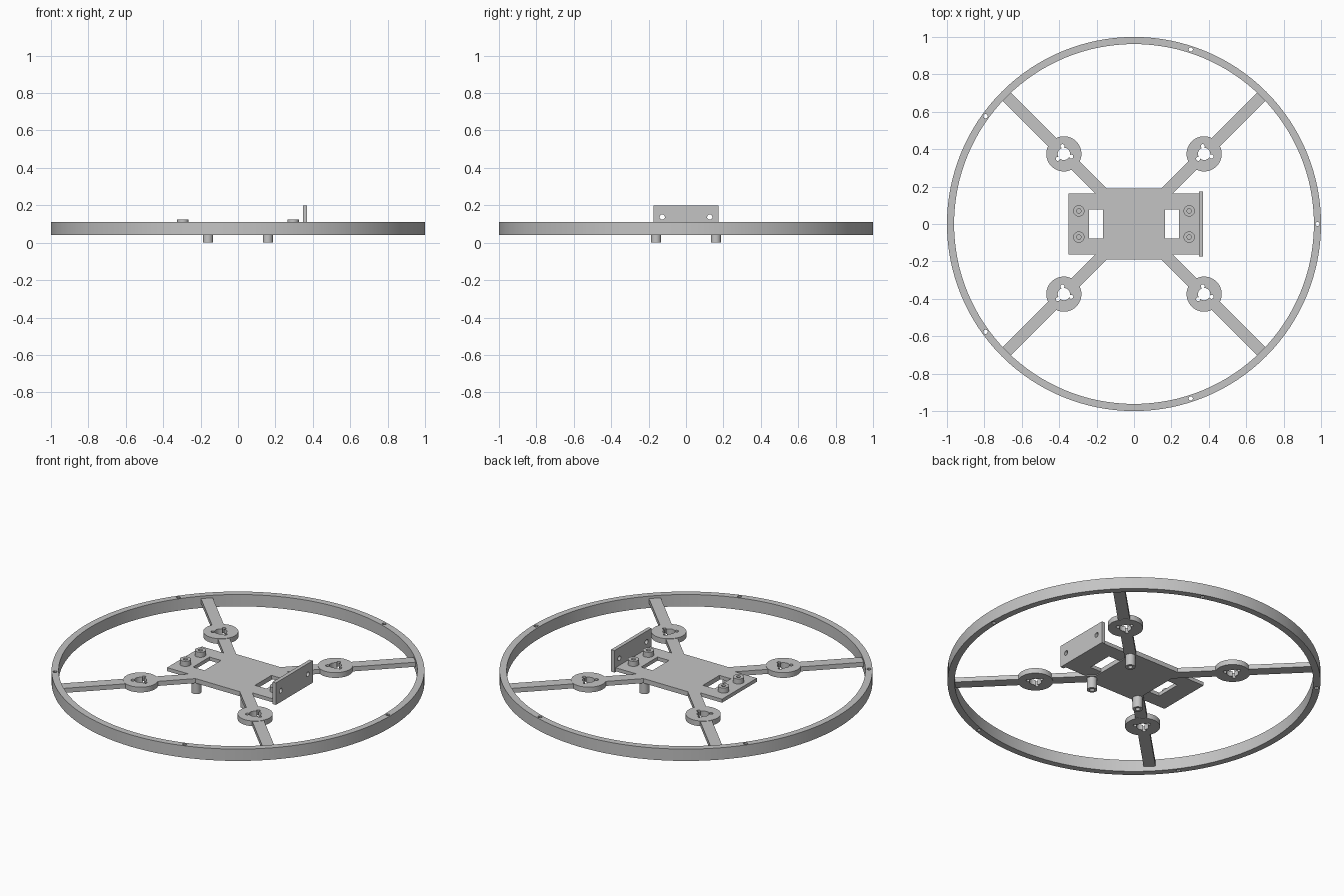
import bpy
import math
from mathutils import Matrix

cube = bpy.data.objects.get("Cube")
if cube:
    bpy.data.objects.remove(cube, do_unlink=True)

grey = bpy.data.materials.new("plain_grey")
grey.use_nodes = True
grey.diffuse_color = (0.55, 0.55, 0.55, 1)
grey.node_tree.nodes["Principled BSDF"].inputs["Base Color"].default_value = (0.55, 0.55, 0.55, 1)

BOTTOM, TOP = 0.068, 0.095      # thickness of the flat frame


def finish(ob, name):
    ob.name = name
    ob.data.materials.clear()
    ob.data.materials.append(grey)
    return ob


def box(name, x0, x1, y0, y1, z0, z1, turn=0):
    bpy.ops.mesh.primitive_cube_add(size=1)
    ob = bpy.context.object
    centre = Matrix.Translation(((x0 + x1) / 2, (y0 + y1) / 2, (z0 + z1) / 2))
    size = Matrix.Diagonal((x1 - x0, y1 - y0, z1 - z0, 1))
    ob.data.transform(Matrix.Rotation(turn, 4, "Z") @ centre @ size)
    return finish(ob, name)


def cylinder(name, x, y, r, z0, z1, sides=32, along_x=False):
    bpy.ops.mesh.primitive_cylinder_add(vertices=sides, radius=r, depth=z1 - z0)
    ob = bpy.context.object
    ob.data.transform(Matrix.Translation((x, y, (z0 + z1) / 2)))
    if along_x:                 # lay the axis along x: (x, y, z) -> (z, y, -x)
        ob.data.transform(Matrix.Rotation(math.pi / 2, 4, "Y"))
    return finish(ob, name)


def combine(target, tools, operation):
    for tool in tools:
        mod = target.modifiers.new("combine", "BOOLEAN")
        mod.operation, mod.solver, mod.object = operation, "EXACT", tool
        bpy.ops.object.select_all(action="DESELECT")
        bpy.context.view_layer.objects.active = target
        target.select_set(True)
        bpy.ops.object.modifier_apply(modifier=mod.name)
        bpy.data.objects.remove(tool, do_unlink=True)


def smooth(ob):
    bpy.ops.object.select_all(action="DESELECT")
    bpy.context.view_layer.objects.active = ob
    ob.select_set(True)
    bpy.ops.object.shade_smooth_by_angle(angle=math.radians(30))


corners = [(sx, sy) for sx in (-1, 1) for sy in (-1, 1)]

# Outer guard ring with five small screw holes
ring = cylinder("guard_ring", 0, 0, 1, 0.04, 0.11, 128)
ring_cuts = [cylinder("cut", 0, 0, 0.962, 0, 0.2, 128)]
for i in range(5):
    a = math.tau * i / 5
    ring_cuts.append(cylinder("cut", 0.981 * math.cos(a), 0.981 * math.sin(a), 0.012, 0, 0.2, 8))
combine(ring, ring_cuts, "DIFFERENCE")
smooth(ring)

# Hub plate, side wings, diagonal arms and round motor mounts
frame = box("centre_frame", -0.165, 0.165, -0.19, 0.19, BOTTOM, TOP)
parts = [box("wings", -0.35, 0.355, -0.163, 0.163, BOTTOM + 0.006, TOP)]
for i in range(4):
    turn = math.pi / 4 + i * math.pi / 2
    parts.append(box("arm", 0.1, 0.97, -0.032, 0.032, BOTTOM, TOP, turn))
for sx, sy in corners:
    parts.append(cylinder("motor_mount", 0.375 * sx, 0.375 * sy, 0.094, BOTTOM - 0.002, TOP + 0.002, 48))
combine(frame, parts, "UNION")

# Wing windows, shaft holes and motor screw holes
cuts = [box("cut", -0.24, -0.165, -0.077, 0.077, 0, 0.2),
        box("cut", 0.165, 0.24, -0.077, 0.077, 0, 0.2)]
for sx, sy in corners:
    x, y = 0.375 * sx, 0.375 * sy
    cuts.append(cylinder("cut", x, y, 0.033, 0, 0.2, 24))
    for degrees in (100, 220, 340):
        a = math.radians(degrees)
        cuts.append(cylinder("cut", x + 0.042 * math.cos(a), y + 0.042 * math.sin(a), 0.011, 0, 0.2, 12))
combine(frame, cuts, "DIFFERENCE")
smooth(frame)

# Low bosses on the wings
for sx, sy in corners:
    x, y = 0.295 * sx, 0.07 * sy
    boss = cylinder("wing_boss", x, y, 0.03, TOP - 0.005, 0.125)
    combine(boss, [cylinder("cut", x, y, 0.012, 0.098, 0.2, 16)], "DIFFERENCE")
    smooth(boss)

# Standoff legs under the hub
for sx, sy in corners:
    if (sx, sy) == (-1, 1):
        continue
    x, y = 0.16 * sx, 0.16 * sy
    leg = cylinder("standoff_leg", x, y, 0.027, 0, BOTTOM + 0.005)
    combine(leg, [cylinder("cut", x, y, 0.013, -0.1, 0.05, 16)], "DIFFERENCE")
    smooth(leg)

# Upright mounting plate with two holes
plate = box("upright_plate", 0.347, 0.369, -0.173, 0.173, BOTTOM + 0.002, 0.2)
holes = [cylinder("cut", -0.137, y, 0.014, 0.3, 0.42, 20, True) for y in (-0.127, 0.127)]
combine(plate, holes, "DIFFERENCE")
smooth(plate)
